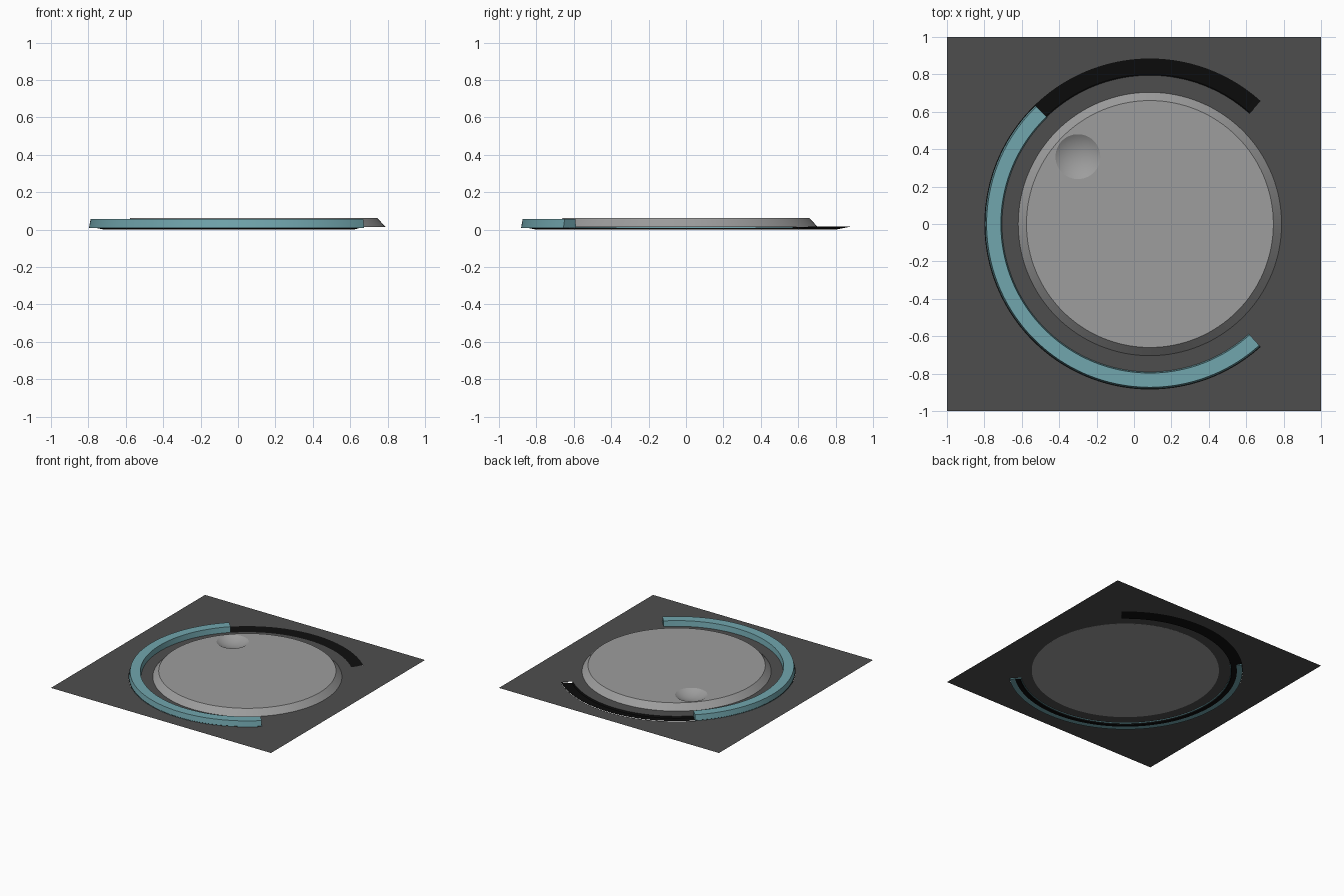
import bpy, bmesh
from math import radians, cos, sin, pi

CX = 0.085                      # dial axis
PLANE_Z = 0.014                 # panel height
R_IN, R_OUT = 0.795, 0.885      # slot radii
START, SPLIT, END = 48, 134, 312  # arc angles in degrees

if "Cube" in bpy.data.objects:
    bpy.data.objects.remove(bpy.data.objects["Cube"])


def material(name, color):
    m = bpy.data.materials.new(name)
    m.use_nodes = True
    m.diffuse_color = (*color, 1)
    m.node_tree.nodes["Principled BSDF"].inputs["Base Color"].default_value = (*color, 1)
    return m


def make_object(name, bm, mat, smooth=True):
    me = bpy.data.meshes.new(name)
    bm.to_mesh(me)
    bm.free()
    ob = bpy.data.objects.new(name, me)
    bpy.context.collection.objects.link(ob)
    me.materials.append(mat)
    if smooth:
        bpy.ops.object.select_all(action='DESELECT')
        ob.select_set(True)
        bpy.context.view_layer.objects.active = ob
        bpy.ops.object.shade_smooth_by_angle(angle=radians(25))
    return ob


def polar(r, a, z):
    return (CX + r * cos(a), r * sin(a), z)


def arc_sweep(name, profile, a0, a1, mat, closed):
    """Sweep an (r, z) profile around the dial axis between two angles."""
    bm = bmesh.new()
    steps = int((a1 - a0) / 2)
    rows = []
    for i in range(steps + 1):
        a = radians(a0 + (a1 - a0) * i / steps)
        rows.append([bm.verts.new(polar(r, a, z)) for r, z in profile])
    n = len(profile)
    for p, q in zip(rows, rows[1:]):
        for j in range(n if closed else n - 1):
            k = (j + 1) % n
            bm.faces.new((p[j], p[k], q[k], q[j]))
    if closed:
        bm.faces.new(rows[0])
        bm.faces.new(rows[-1])
        bmesh.ops.recalc_face_normals(bm, faces=bm.faces)
    return make_object(name, bm, mat)


dark_grey = material("dark grey panel", (0.076, 0.076, 0.076))
light_grey = material("light grey dial", (0.34, 0.34, 0.34))
teal = material("teal indicator", (0.165, 0.38, 0.42))
black = material("black track", (0.004, 0.004, 0.004))

# Square panel with an arc-shaped slot
bm = bmesh.new()
centre = bm.verts.new((CX, 0, PLANE_Z))
degrees = list(range(0, 360, 2))
rings = []
for d in degrees:
    a = radians(d)
    c, s = cos(a), sin(a)
    reach = min(((1 if c > 0 else -1) - CX) / c if abs(c) > 1e-6 else 9,
                1 / abs(s) if abs(s) > 1e-6 else 9)
    rings.append([bm.verts.new(polar(r, a, PLANE_Z)) for r in (R_IN, R_OUT, reach)])
for i, d in enumerate(degrees):
    p, q = rings[i], rings[(i + 1) % len(rings)]
    bm.faces.new((centre, p[0], q[0]))
    if not START <= d < END:
        bm.faces.new((p[0], p[1], q[1], q[0]))
    a_edge, b_edge = p[2].co, q[2].co
    outer = [p[1], p[2]]
    # Add the true corner where neighbouring rays land on different sides
    on_side = lambda v: abs(abs(v.x) - 1) < 1e-4
    if on_side(a_edge) != on_side(b_edge):
        corner = (1 if a_edge.x > 0 else -1, 1 if a_edge.y > 0 else -1, PLANE_Z)
        outer.append(bm.verts.new(corner))
    bm.faces.new(outer + [q[2], q[1]])
make_object("panel", bm, dark_grey, smooth=False)

# Sloping track that lines the slot
arc_sweep("slot_track", [(R_IN, PLANE_Z), (R_IN + 0.005, 0), (R_OUT, 0.017)],
          START, END, black, closed=False)

# Raised indicator band over part of the track
arc_sweep("indicator_band", [(0.79, 0.008), (0.797, 0.058), (0.873, 0.058), (0.882, 0.008)],
          SPLIT, END, teal, closed=True)

# Tapered dial
bm = bmesh.new()
bmesh.ops.create_cone(bm, cap_ends=True, segments=128, radius1=0.705, radius2=0.66, depth=0.049)
bmesh.ops.translate(bm, verts=bm.verts, vec=(CX, 0, 0.0375))
dial = make_object("dial", bm, light_grey)

# Finger dimple, cut with a sphere
depth, radius, top = 0.035, 0.12, 0.062
ball = (radius ** 2 + depth ** 2) / (2 * depth)
bm = bmesh.new()
bmesh.ops.create_uvsphere(bm, u_segments=64, v_segments=64, radius=ball)
bmesh.ops.translate(bm, verts=bm.verts, vec=(-0.30, 0.36, top - depth + ball))
cutter = make_object("dimple_cutter", bm, light_grey)
cutter.hide_render = True
cut = dial.modifiers.new("dimple", 'BOOLEAN')
cut.operation = 'DIFFERENCE'
cut.solver = 'EXACT'
cut.object = cutter
bpy.ops.object.select_all(action='DESELECT')
dial.select_set(True)
bpy.context.view_layer.objects.active = dial
bpy.ops.object.modifier_apply(modifier=cut.name)
bpy.data.objects.remove(cutter)
bpy.ops.object.shade_smooth_by_angle(angle=radians(25))
